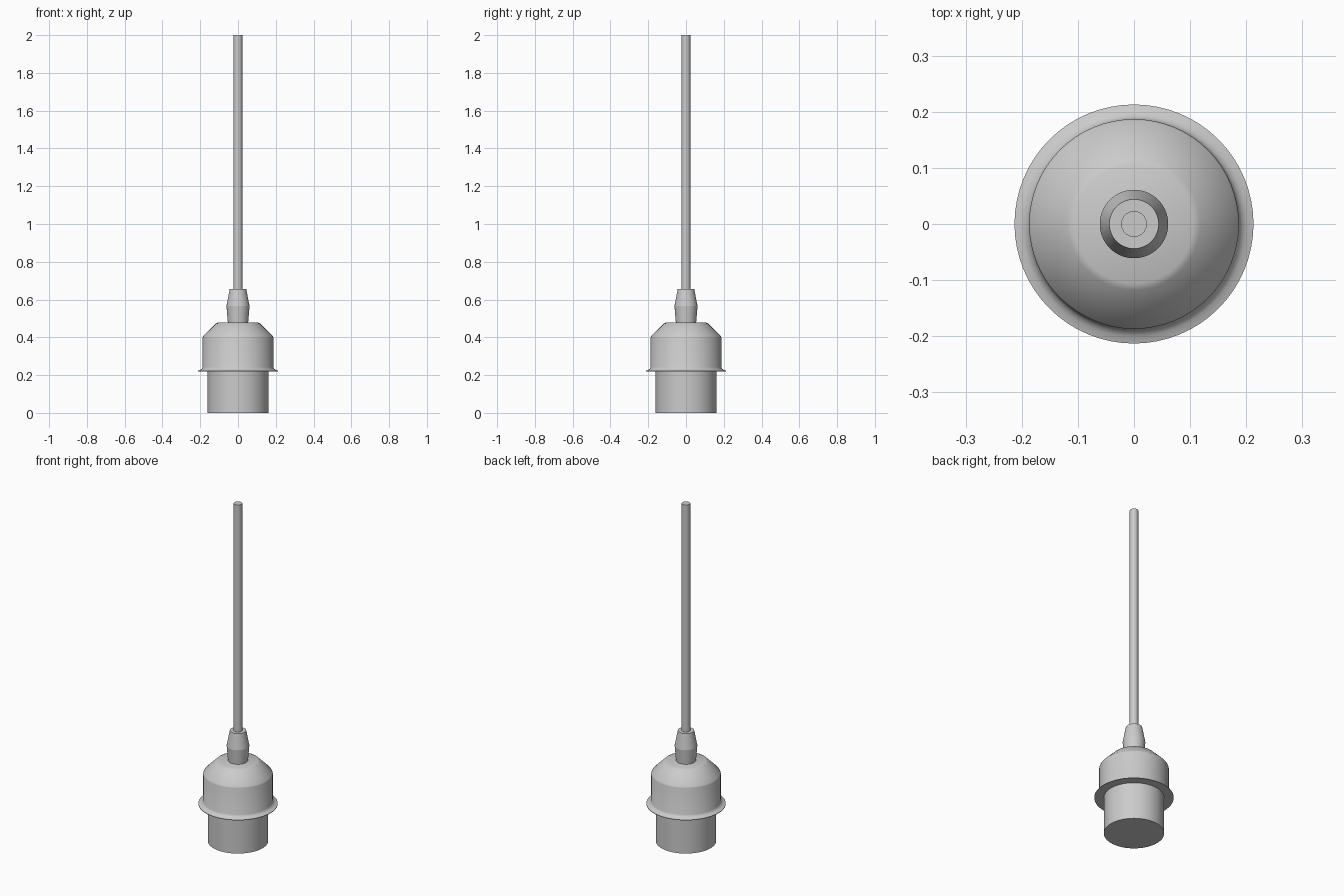
import bpy
import bmesh
import math

cube = bpy.data.objects.get("Cube")
if cube:
    bpy.data.objects.remove(cube, do_unlink=True)

grey = bpy.data.materials.new("light_grey")
grey.use_nodes = True
colour = (0.6, 0.6, 0.6, 1)
grey.diffuse_color = colour
grey.node_tree.nodes["Principled BSDF"].inputs["Base Color"].default_value = colour


def lathe(name, profile, sides=64, angle=35):
    """Spin a (radius, height) profile around z; both ends are capped."""
    bm = bmesh.new()
    rings = []
    for r, z in profile:
        rings.append([bm.verts.new((r * math.cos(a), r * math.sin(a), z))
                      for a in (math.tau * i / sides for i in range(sides))])
    for low, high in zip(rings, rings[1:]):
        for i in range(sides):
            j = (i + 1) % sides
            bm.faces.new((low[i], low[j], high[j], high[i]))
    bm.faces.new(rings[0][::-1])
    bm.faces.new(rings[-1])
    bmesh.ops.recalc_face_normals(bm, faces=bm.faces)
    mesh = bpy.data.meshes.new(name)
    bm.to_mesh(mesh)
    bm.free()
    mesh.materials.append(grey)
    obj = bpy.data.objects.new(name, mesh)
    bpy.context.collection.objects.link(obj)
    bpy.ops.object.select_all(action='DESELECT')
    obj.select_set(True)
    bpy.context.view_layer.objects.active = obj
    bpy.ops.object.shade_smooth_by_angle(angle=math.radians(angle))
    return obj


# Lower socket sleeve
lathe("socket_sleeve", [(0.162, 0), (0.162, 0.23)])

# Cap with a flared rim, straight wall and softened shoulder
lathe("socket_cap", [
    (0.16, 0.22), (0.213, 0.22), (0.213, 0.223), (0.2, 0.227),
    (0.192, 0.233), (0.187, 0.242), (0.187, 0.398), (0.184, 0.406),
    (0.118, 0.472), (0.106, 0.478)], angle=50)

# Tapered cord grip
lathe("cord_grip", [(0.053, 0.47), (0.061, 0.565), (0.044, 0.655)], angle=12)

# Hanging cord
lathe("cord", [(0.023, 0.65), (0.023, 2)], sides=32)
